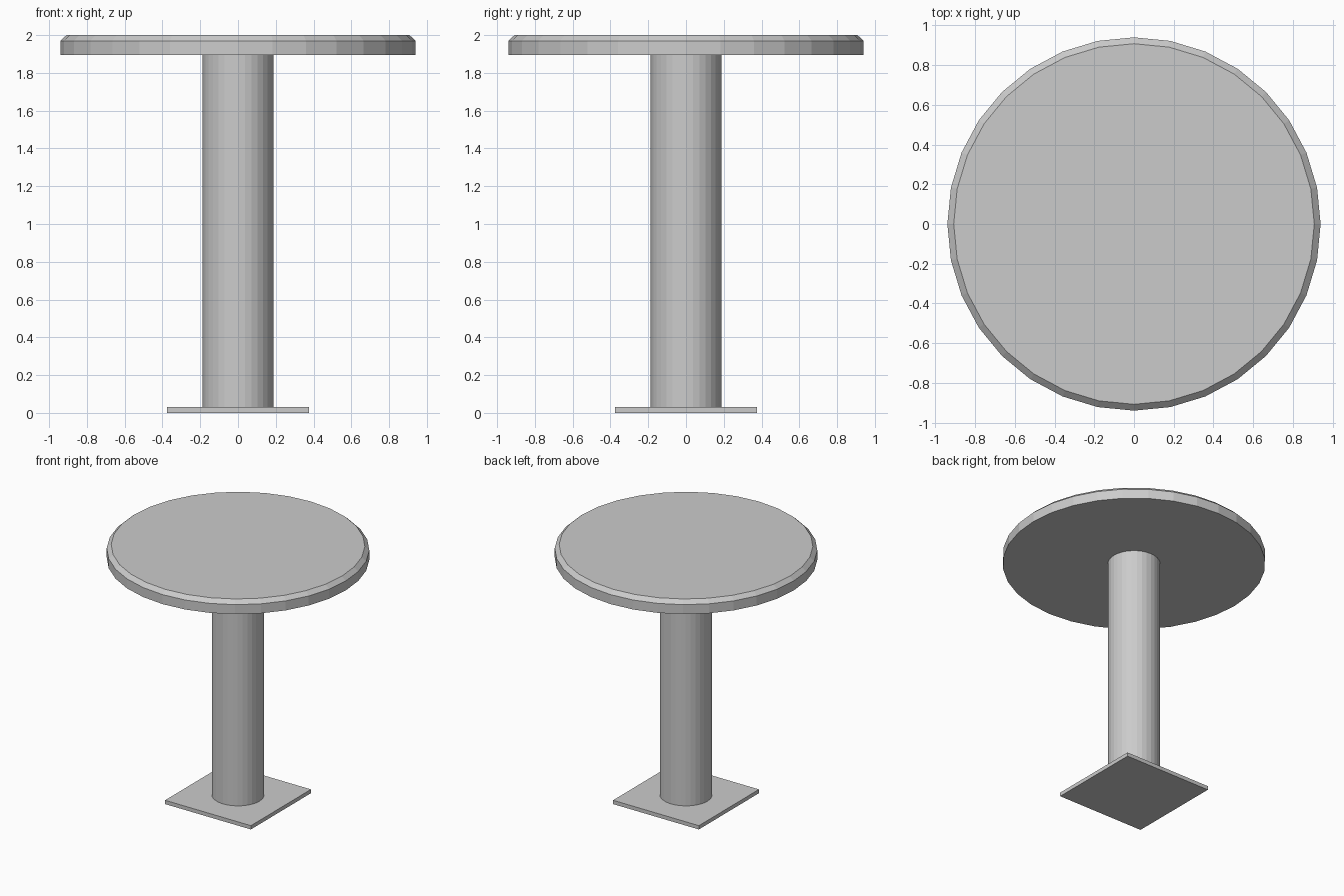
import bpy
import bmesh
import math

if "Cube" in bpy.data.objects:
    bpy.data.objects.remove(bpy.data.objects["Cube"])

SIDES = 32


def lathe(name, profile):
    """Capped solid of revolution from (radius, z) points, bottom to top."""
    bm = bmesh.new()
    rings = []
    for r, z in profile:
        rings.append([bm.verts.new((r * math.cos(2 * math.pi * i / SIDES),
                                    r * math.sin(2 * math.pi * i / SIDES), z))
                      for i in range(SIDES)])
    for low, high in zip(rings, rings[1:]):
        for i in range(SIDES):
            j = (i + 1) % SIDES
            bm.faces.new((low[i], low[j], high[j], high[i]))
    bm.faces.new(rings[0][::-1])
    bm.faces.new(rings[-1])
    mesh = bpy.data.meshes.new(name)
    bm.to_mesh(mesh)
    bm.free()
    obj = bpy.data.objects.new(name, mesh)
    bpy.context.collection.objects.link(obj)
    return obj


# Square base plate
bpy.ops.mesh.primitive_cube_add(size=1, location=(0, 0, 0.015))
base = bpy.context.object
base.name = "base_plate"
base.scale = (0.75, 0.75, 0.03)
bpy.ops.object.transform_apply(location=False, rotation=False, scale=True)

# Round column
lathe("column", [(0.1875, 0.03), (0.1875, 1.895)])

# Round top with chamfered upper edge
lathe("table_top", [(0.94, 1.895), (0.94, 1.97), (0.908, 2.0)])
